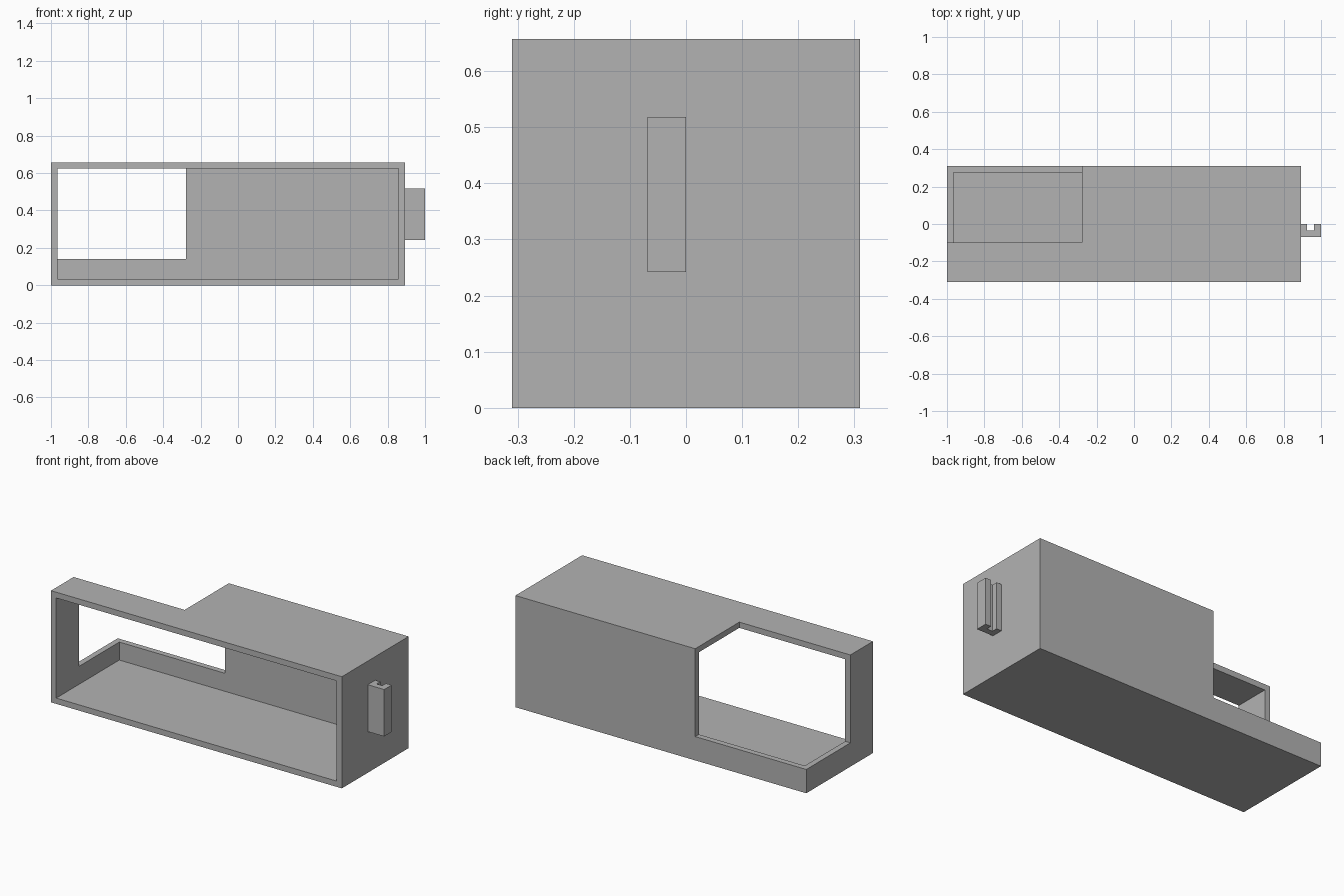
import bpy
import bmesh
from mathutils import Vector

cube = bpy.data.objects.get("Cube")
if cube:
    bpy.data.objects.remove(cube, do_unlink=True)

grey = bpy.data.materials.new("plain grey")
grey.use_nodes = True
grey.diffuse_color = (0.45, 0.45, 0.45, 1)
grey.node_tree.nodes["Principled BSDF"].inputs["Base Color"].default_value = grey.diffuse_color


def box(name, low, high):
    """Axis-aligned box between two corners."""
    low, high = Vector(low), Vector(high)
    bm = bmesh.new()
    bmesh.ops.create_cube(bm, size=1)
    for v in bm.verts:
        v.co = (low + high) / 2 + v.co * (high - low)
    mesh = bpy.data.meshes.new(name)
    bm.to_mesh(mesh)
    bm.free()
    mesh.materials.append(grey)
    obj = bpy.data.objects.new(name, mesh)
    bpy.context.collection.objects.link(obj)
    return obj


def cut(target, low, high):
    """Subtract a box from the target and discard the cutter."""
    cutter = box("cutter", low, high)
    cutter.hide_render = True
    mod = target.modifiers.new("cut", "BOOLEAN")
    mod.operation = "DIFFERENCE"
    mod.solver = "EXACT"
    mod.object = cutter
    bpy.context.view_layer.objects.active = target
    bpy.ops.object.modifier_apply(modifier=mod.name)
    bpy.data.objects.remove(cutter, do_unlink=True)


LEFT, RIGHT, DEPTH, HEIGHT = -1.0, 0.893, 0.31, 0.657
WALL = 0.034
OVER = 0.1

# Housing: open-fronted hollow box with the rear corner notched away
housing = box("housing", (LEFT, -DEPTH, 0), (RIGHT, DEPTH, HEIGHT))
cut(housing, (LEFT + WALL, -DEPTH - OVER, WALL),
    (RIGHT - WALL, DEPTH - WALL, HEIGHT - WALL))
cut(housing, (LEFT - OVER, -0.1, 0.14),
    (-0.277, DEPTH + OVER, HEIGHT + OVER))

# Side clip: upright channel with its slot facing the back
clip = box("side_clip", (RIGHT, -0.069, 0.242), (1, 0, 0.518))
cut(clip, (0.926, -0.034, 0), (0.963, OVER, HEIGHT))
